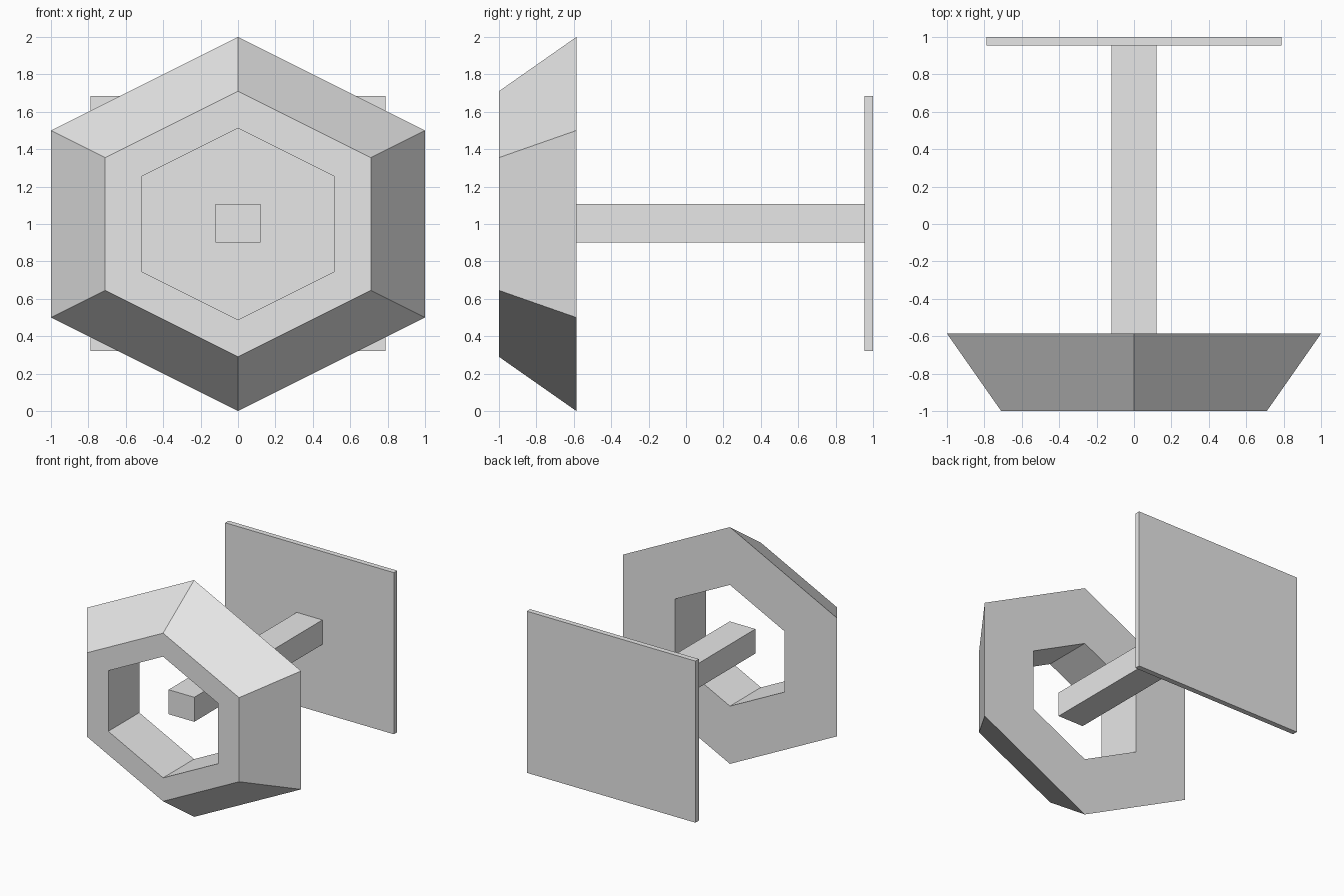
import bpy
import bmesh

default_cube = bpy.data.objects.get("Cube")
if default_cube:
    bpy.data.objects.remove(default_cube, do_unlink=True)

grey = bpy.data.materials.new("light_grey")
grey.use_nodes = True
grey.diffuse_color = (0.8, 0.8, 0.8, 1)
grey.node_tree.nodes["Principled BSDF"].inputs["Base Color"].default_value = (0.8, 0.8, 0.8, 1)

CENTRE_Z = 1.0
HEXAGON = [(0, 1), (1, 0.5), (1, -0.5), (0, -1), (-1, -0.5), (-1, 0.5)]


def finish(name, bm):
    bmesh.ops.recalc_face_normals(bm, faces=bm.faces)
    mesh = bpy.data.meshes.new(name)
    bm.to_mesh(mesh)
    bm.free()
    mesh.materials.append(grey)
    obj = bpy.data.objects.new(name, mesh)
    bpy.context.collection.objects.link(obj)
    return obj


def box(name, low, high):
    bm = bmesh.new()
    bmesh.ops.create_cube(bm, size=1)
    for v in bm.verts:
        v.co = [(a + b) / 2 + c * (b - a) for a, b, c in zip(low, high, v.co)]
    return finish(name, bm)


def hex_ring(name, sections):
    """Closed loop of hexagonal rims, each given as (radius, y)."""
    bm = bmesh.new()
    rims = [[bm.verts.new((x * r, y, CENTRE_Z + z * r)) for x, z in HEXAGON]
            for r, y in sections]
    for i, rim in enumerate(rims):
        after = rims[(i + 1) % len(rims)]
        for k in range(len(rim)):
            n = (k + 1) % len(rim)
            bm.faces.new((rim[k], rim[n], after[n], after[k]))
    return finish(name, bm)


# Tapered front ring with a straight hexagonal hole
hex_ring("hexagonal_ring", [(0.71, -1), (1, -0.586), (0.512, -0.586), (0.512, -1)])

# Rod running from inside the ring back to the plate
box("rod", (-0.12, -0.755, 0.9), (0.12, 0.955, 1.107))

# Thin rectangular plate at the back
box("back_plate", (-0.788, 0.955, 0.32), (0.788, 1, 1.685))
